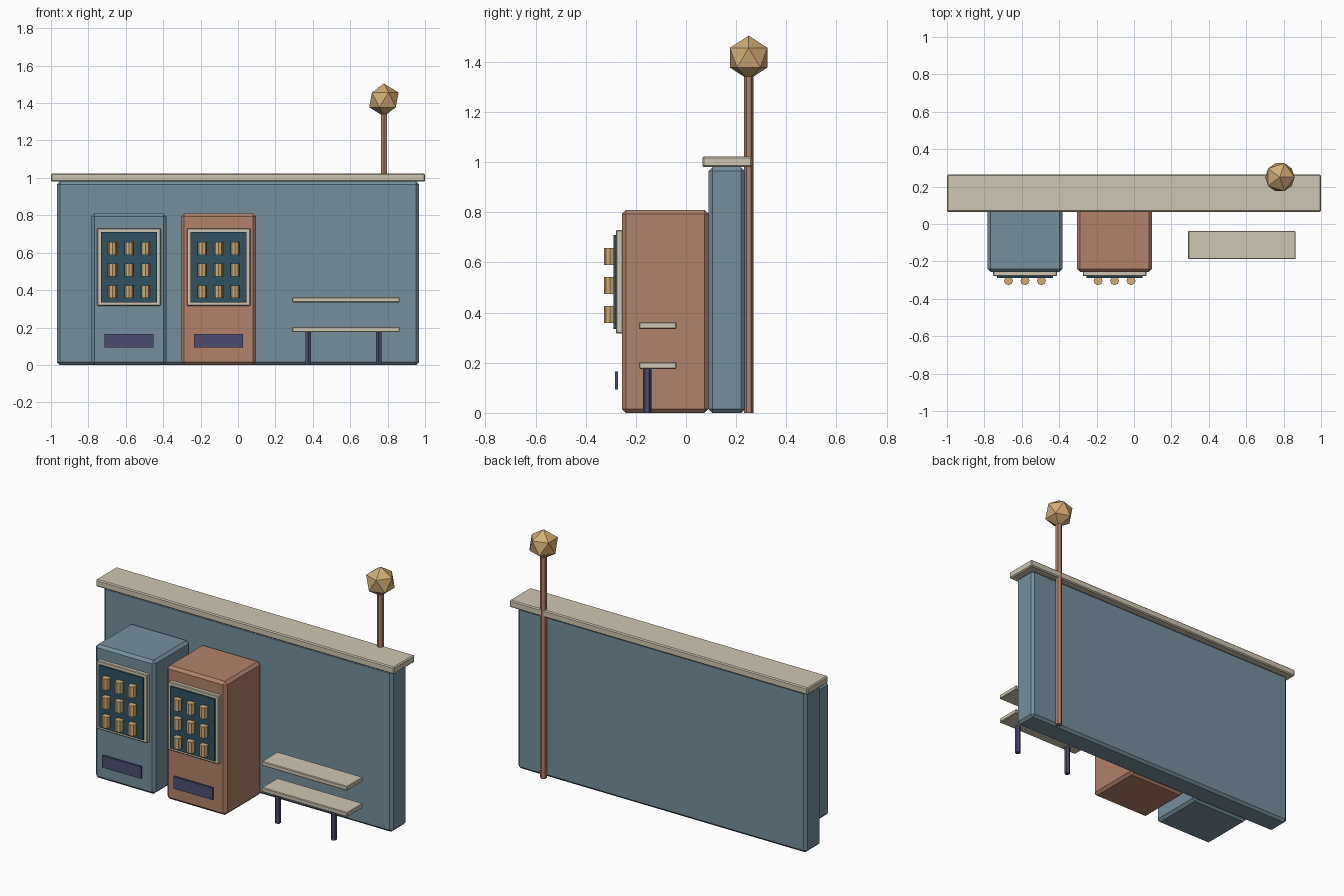
import bpy

cube = bpy.data.objects.get("Cube")
if cube:
    bpy.data.objects.remove(cube, do_unlink=True)


def material(name, code):
    """Flat material from an sRGB hex code."""
    def linear(c):
        return c / 12.92 if c <= 0.04045 else ((c + 0.055) / 1.055) ** 2.4
    rgb = [linear(b / 255) for b in bytes.fromhex(code)]
    mat = bpy.data.materials.new(name)
    mat.use_nodes = True
    mat.diffuse_color = (*rgb, 1)
    mat.node_tree.nodes["Principled BSDF"].inputs["Base Color"].default_value = (*rgb, 1)
    return mat


BLUE = material("slate blue", "768F9E")
CLAY = material("terracotta", "B28269")
CREAM = material("cream", "CFC5B1")
GLASS = material("dark teal", "2F5261")
NAVY = material("dusk purple", "4C4E70")
TAN = material("tan", "D3AD75")


def finish(name, mat):
    obj = bpy.context.object
    obj.name = obj.data.name = name
    obj.data.materials.append(mat)
    return obj


def box(name, mat, xs, ys, zs, bevel=0.0):
    """Box given by its extents, with an optional chamfer."""
    spans = (xs, ys, zs)
    bpy.ops.mesh.primitive_cube_add(size=1, location=[sum(s) / 2 for s in spans])
    obj = finish(name, mat)
    size = [s[1] - s[0] for s in spans]
    for v in obj.data.vertices:
        v.co = [c * d for c, d in zip(v.co, size)]
    if bevel:
        mod = obj.modifiers.new("chamfer", 'BEVEL')
        mod.width = bevel
        mod.segments = 1
    return obj


def post(name, mat, x, y, zs, radius, sides):
    bpy.ops.mesh.primitive_cylinder_add(
        vertices=sides, radius=radius, depth=zs[1] - zs[0],
        location=(x, y, sum(zs) / 2))
    return finish(name, mat)


# Wall and roof slab
box("wall", BLUE, (-0.968, 0.968), (0.09, 0.235), (0, 0.98), 0.015)
box("roof", CREAM, (-1, 1), (0.065, 0.264), (0.98, 1.023), 0.006)

# Lamp behind the wall
post("lamp_pole", CLAY, 0.78, 0.25, (0, 1.38), 0.0185, 6)
bpy.ops.mesh.primitive_ico_sphere_add(subdivisions=1, radius=0.088,
                                      location=(0.78, 0.25, 1.417))
finish("lamp_globe", TAN)


def vending_machine(label, mat, x):
    def part(name, colour, half, ys, zs, bevel=0.0):
        box(f"{label}_{name}", colour, (x - half, x + half), ys, zs, bevel)

    part("cabinet", mat, 0.2, (-0.256, 0.09), (0, 0.81), 0.016)
    part("window_frame", CREAM, 0.17, (-0.279, -0.25), (0.316, 0.73), 0.004)
    part("window", GLASS, 0.149, (-0.289, -0.277), (0.334, 0.71))
    part("tray", NAVY, 0.131, (-0.284, -0.272), (0.093, 0.165))
    # Three shelves of cans
    for row in range(3):
        for col in range(3):
            base = 0.358 + 0.1155 * row
            post(f"{label}_can", TAN, x + 0.088 * (col - 1), -0.303,
                 (base, base + 0.068), 0.024, 8)


vending_machine("blue_machine", BLUE, -0.583)
vending_machine("clay_machine", CLAY, -0.104)

# Bench
for name, z in (("bench_seat", 0.176), ("bench_back", 0.335)):
    box(name, CREAM, (0.29, 0.864), (-0.188, -0.037), (z, z + 0.027), 0.004)
for side, x in (("right", 0.376), ("left", 0.752)):
    post(f"bench_leg_{side}", NAVY, x, -0.155, (0, 0.18), 0.0165, 6)
